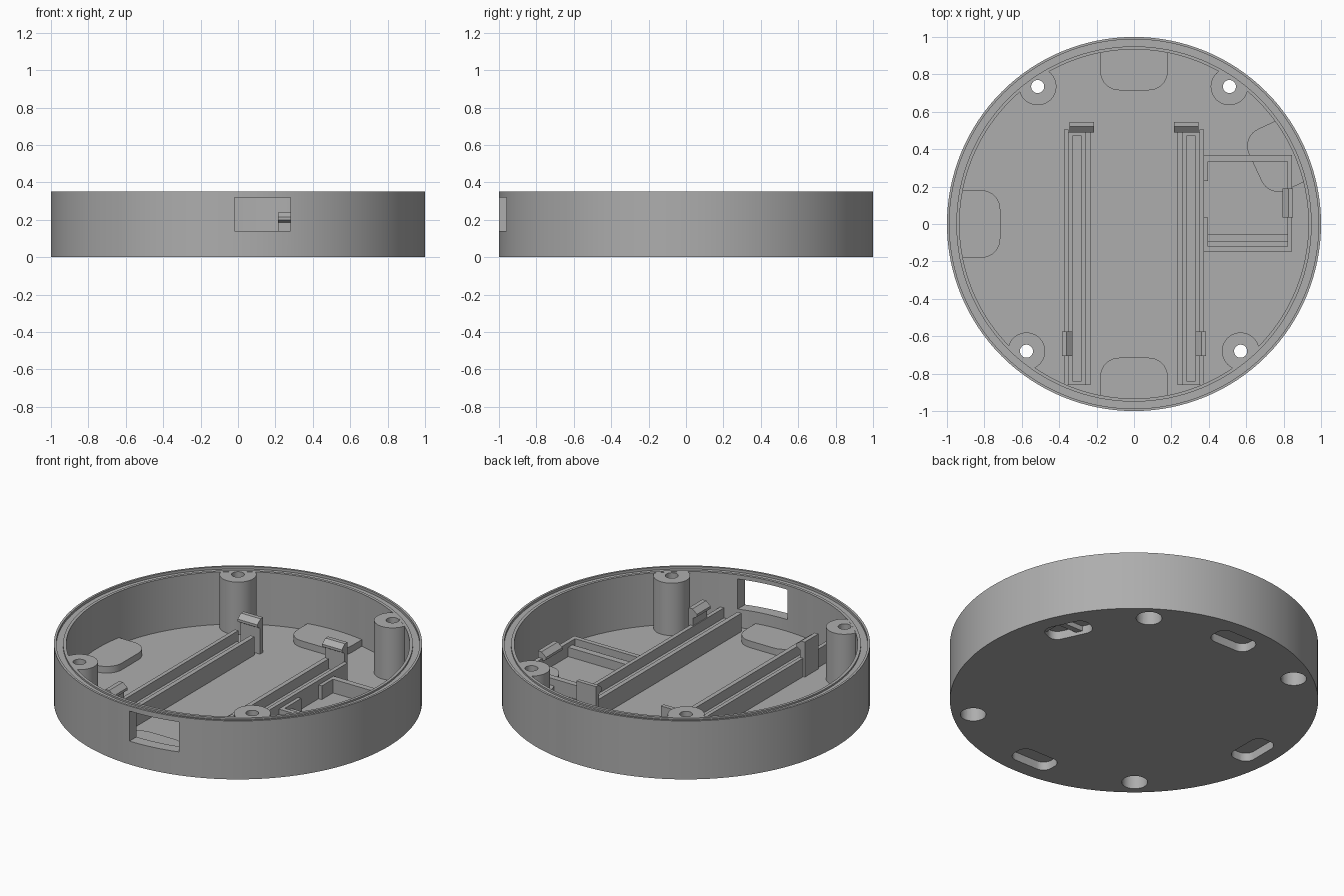
import bpy, bmesh
from math import radians, pi, cos, sin
from mathutils import Matrix, Vector

cube = bpy.data.objects.get("Cube")
if cube:
    bpy.data.objects.remove(cube, do_unlink=True)

grey = bpy.data.materials.new("plain grey")
grey.use_nodes = True
GREY = (0.42, 0.42, 0.42, 1)
grey.diffuse_color = GREY
grey.node_tree.nodes["Principled BSDF"].inputs["Base Color"].default_value = GREY

TOP, FLOOR, INNER = 0.35, 0.03, 0.933


def finish(name, bm):
    bmesh.ops.recalc_face_normals(bm, faces=bm.faces)
    mesh = bpy.data.meshes.new(name)
    bm.to_mesh(mesh)
    bm.free()
    ob = bpy.data.objects.new(name, mesh)
    bpy.context.collection.objects.link(ob)
    mesh.materials.append(grey)
    return ob


def lathe(name, profile, at=(0, 0), steps=128):
    """Spin a closed (radius, z) profile round a vertical axis."""
    bm = bmesh.new()
    verts = [bm.verts.new((r, 0, z)) for r, z in profile]
    edges = [bm.edges.new(p) for p in zip(verts, verts[1:])]
    bmesh.ops.spin(bm, geom=verts + edges, cent=(0, 0, 0), axis=(0, 0, 1),
                   angle=2 * pi, steps=steps, use_merge=True)
    bmesh.ops.remove_doubles(bm, verts=bm.verts, dist=1e-5)
    bmesh.ops.translate(bm, verts=bm.verts, vec=(*at, 0))
    return finish(name, bm)


def boxes(name, parts):
    """One object from (x0, x1, y0, y1, z0, z1) blocks."""
    bm = bmesh.new()
    for x0, x1, y0, y1, z0, z1 in parts:
        size = Matrix.Diagonal((x1 - x0, y1 - y0, z1 - z0, 1))
        mid = Matrix.Translation(((x0 + x1) / 2, (y0 + y1) / 2, (z0 + z1) / 2))
        bmesh.ops.create_cube(bm, size=1, matrix=mid @ size)
    return finish(name, bm)


def prism(name, points, matrix, depth):
    """Extrude a flat outline along its local z."""
    bm = bmesh.new()
    face = bm.faces.new([bm.verts.new((x, y, 0)) for x, y in points])
    new = bmesh.ops.extrude_face_region(bm, geom=[face])["geom"]
    bmesh.ops.translate(bm, vec=(0, 0, depth),
                        verts=[v for v in new if isinstance(v, bmesh.types.BMVert)])
    bmesh.ops.transform(bm, matrix=matrix, verts=bm.verts)
    return finish(name, bm)


def rounded(x0, x1, half, radius, steps=8):
    pts = []
    for i, (cx, cy) in enumerate([(x1 - radius, half - radius), (x0 + radius, half - radius),
                                  (x0 + radius, radius - half), (x1 - radius, radius - half)]):
        for k in range(steps + 1):
            a = pi / 2 * (i + k / steps)
            pts.append((cx + radius * cos(a), cy + radius * sin(a)))
    return pts


def boolean(ob, cutter, mode="DIFFERENCE"):
    mod = ob.modifiers.new("cut", "BOOLEAN")
    mod.operation, mod.object, mod.solver = mode, cutter, "EXACT"
    bpy.context.view_layer.objects.active = ob
    bpy.ops.object.modifier_apply(modifier=mod.name)


def smooth(ob):
    bpy.ops.object.select_all(action="DESELECT")
    ob.select_set(True)
    bpy.context.view_layer.objects.active = ob
    bpy.ops.object.shade_smooth_by_angle(angle=radians(30))


# Round shell with a grooved rim
shell = lathe("round_shell", [
    (0, 0), (1, 0), (1, TOP), (0.987, TOP), (0.987, 0.335), (0.95, 0.335),
    (0.95, 0.345), (INNER, 0.345), (INNER, FLOOR), (0, FLOOR)])
core = lathe("core_helper", [(0, 0.01), (0.94, 0.01), (0.94, 0.345), (0, 0.345)])
window = boxes("window_cutter", [(-0.02, 0.28, -1.1, -0.8, 0.14, 0.32)])
boolean(shell, window)
cutters = [core, window]

# Screw bosses, counterbored from below
for i, at in enumerate([(-0.515, 0.735), (0.51, 0.735), (-0.575, -0.68), (0.57, -0.68)]):
    boss = lathe(f"screw_boss_{i + 1}", [(0, 0.015), (0.1, 0.015), (0.1, 0.344), (0, 0.344)], at, 48)
    hole = lathe("hole_cutter", [(0, -0.1), (0.07, -0.1), (0.07, 0.25), (0.035, 0.25),
                                 (0.035, 0.5), (0, 0.5)], at, 32)
    boolean(boss, core, "INTERSECT")
    boolean(boss, hole)
    boolean(shell, hole)
    smooth(boss)
    cutters.append(hole)

# Raised pads over the foot recesses
for i, angle in enumerate((25, 90, 180, 270)):
    turn = Matrix.Rotation(radians(angle), 4, "Z")
    pad = prism(f"foot_pad_{i + 1}", rounded(0.715, 1.1, 0.18, 0.1),
                turn @ Matrix.Translation((0, 0, 0.015)), 0.055)
    slot = prism("slot_cutter", rounded(0.77, 0.91, 0.13, 0.055),
                 turn @ Matrix.Translation((0, 0, -0.1)), 0.15)
    boolean(pad, core, "INTERSECT")
    boolean(pad, slot)
    boolean(shell, slot)
    smooth(pad)
    cutters.append(slot)
smooth(shell)
for ob in cutters:
    bpy.data.objects.remove(ob, do_unlink=True)


def mirrored(parts, side):
    return [(*sorted((side * x0, side * x1)), *rest) for x0, x1, *rest in parts]


# Board rails: two walls with a stepped channel between them
RAIL = [(0.35, 0.374, -0.86, 0.505, 0.02, 0.14), (0.233, 0.26, -0.86, 0.49, 0.02, 0.14),
        (0.329, 0.35, -0.86, 0.49, 0.02, 0.08), (0.26, 0.28, -0.86, 0.49, 0.02, 0.08),
        (0.28, 0.329, 0.47, 0.49, 0.02, 0.08), (0.28, 0.329, -0.86, -0.84, 0.02, 0.08)]

# Snap clip outline: upright post with a hooked head, (reach, height)
CLIP = [(0, 0.02), (0, 0.24), (0.025, 0.24), (0.055, 0.215), (0.055, 0.2),
        (0.03, 0.185), (0.03, 0.02)]


def clip(name, origin, reach, along, width, drop=0):
    """Hook points along reach; the outline is extruded along the other axis."""
    m = Matrix.Identity(4)
    for col, v in enumerate((reach, (0, 0, 1), along)):
        m.col[col] = (*v, 0)
    m.translation = Vector((*origin, 0))
    return prism(name, [(x, max(0.02, z - drop)) for x, z in CLIP], m, width)


for side, word in ((1, "left"), (-1, "right")):
    boxes(f"{word}_rail", mirrored(RAIL, side))
    clip(f"{word}_back_clip", (side * 0.215, 0.545), (0, -1, 0), (side, 0, 0), 0.13)
    clip(f"{word}_front_clip", (side * 0.385, -0.705), (-side, 0, 0), (0, 1, 0), 0.13)

# Side tray: low walls, a gap toward the rail and a support bar
boxes("side_tray", [
    (0.37, 0.845, 0.335, 0.37, 0.02, 0.112), (0.82, 0.845, -0.148, 0.37, 0.02, 0.112),
    (0.37, 0.845, -0.148, -0.12, 0.02, 0.112), (0.37, 0.395, 0.23, 0.37, 0.02, 0.112),
    (0.37, 0.395, -0.148, 0.035, 0.02, 0.112), (0.39, 0.82, -0.095, -0.055, 0.02, 0.085)])
clip("tray_clip", (0.85, 0.035), (-1, 0, 0), (0, 1, 0), 0.155, 0.09)
